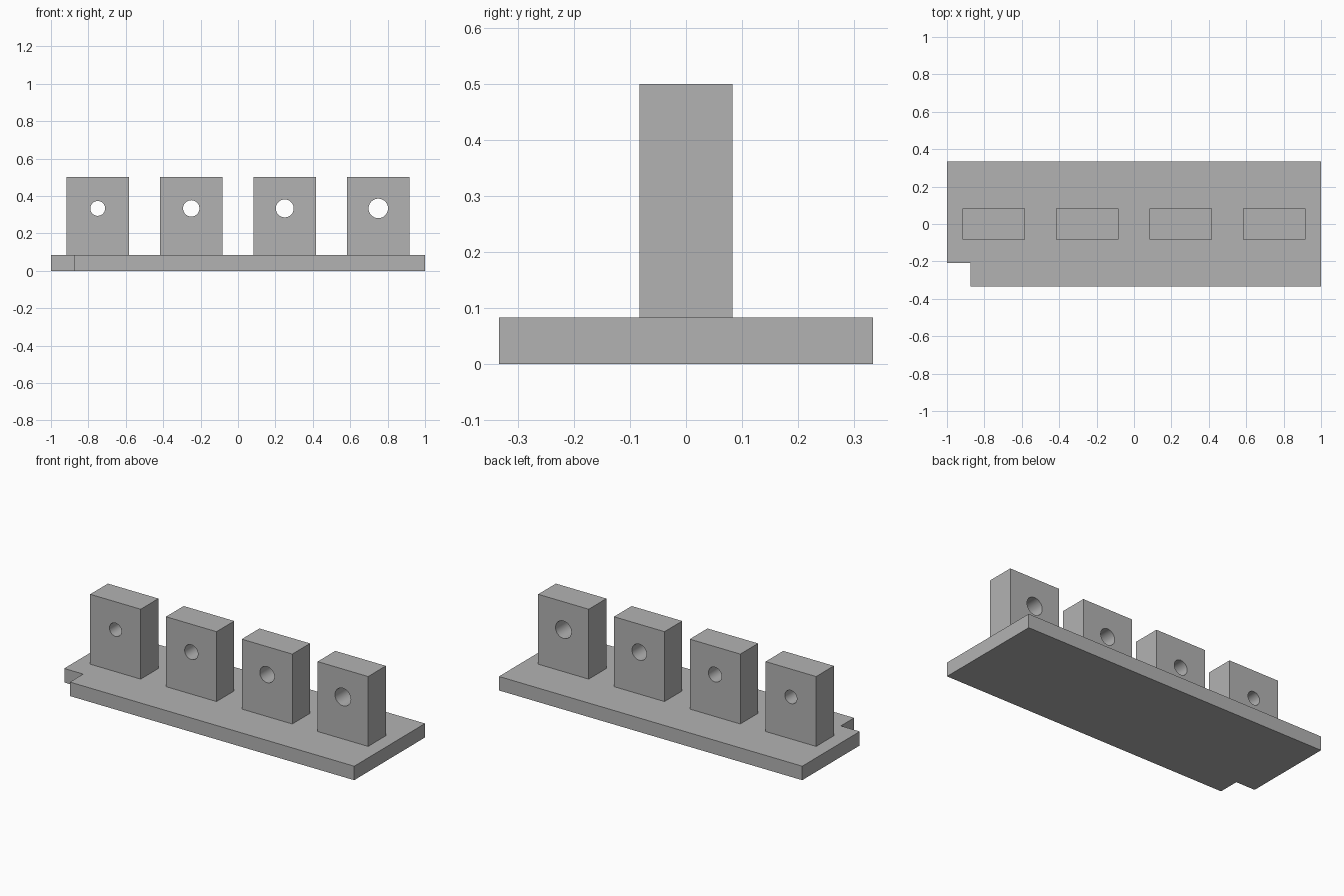
import bpy, bmesh, math

if "Cube" in bpy.data.objects:
    bpy.data.objects.remove(bpy.data.objects["Cube"])

U = 1 / 24  # one design unit

gray = bpy.data.materials.new("plain gray")
gray.diffuse_color = (0.45, 0.45, 0.45, 1)
gray.use_nodes = True
gray.node_tree.nodes["Principled BSDF"].inputs["Base Color"].default_value = gray.diffuse_color


def make_object(name, bm):
    bmesh.ops.recalc_face_normals(bm, faces=bm.faces)
    mesh = bpy.data.meshes.new(name)
    bm.to_mesh(mesh)
    bm.free()
    mesh.materials.append(gray)
    obj = bpy.data.objects.new(name, mesh)
    bpy.context.collection.objects.link(obj)
    return obj


def extrude_profile(name, points, height):
    bm = bmesh.new()
    face = bm.faces.new([bm.verts.new((x * U, y * U, 0)) for x, y in points])
    new = bmesh.ops.extrude_face_region(bm, geom=[face])["geom"]
    verts = [v for v in new if isinstance(v, bmesh.types.BMVert)]
    bmesh.ops.translate(bm, verts=verts, vec=(0, 0, height * U))
    return make_object(name, bm)


def drilled_block(name, cx, radius, segments=48):
    """Upright block with a round hole running front to back."""
    x0, x1, z0, z1, hz = cx - 4, cx + 4, 2, 12, 8
    bm = bmesh.new()
    corners = [(x1, z1), (x0, z1), (x0, z0), (x1, z0)]
    angles = [2 * math.pi * i / segments for i in range(segments)]
    rings = []
    for y in (-2, 2):
        outer = [bm.verts.new((x * U, y * U, z * U)) for x, z in corners]
        hole = [bm.verts.new(((cx + radius * math.cos(a)) * U, y * U,
                              (hz + radius * math.sin(a)) * U)) for a in angles]
        rings.append((outer, hole))
        # Each wall is four faces, each from one side to a quarter of the hole
        q = segments // 4
        off = segments // 8
        for k in range(4):
            arc = [hole[(off + k * q + i) % segments] for i in range(q + 1)]
            bm.faces.new([outer[k], outer[(k + 1) % 4]] + arc[::-1])
    # Outer sides and hole wall
    for front, back in zip(*rings):
        n = len(front)
        for i in range(n):
            j = (i + 1) % n
            face = bm.faces.new([front[i], front[j], back[j], back[i]])
            face.smooth = n > 4
    obj = make_object(name, bm)
    bpy.context.view_layer.objects.active = obj
    obj.select_set(True)
    bpy.ops.object.shade_smooth_by_angle(angle=math.radians(30))
    obj.select_set(False)
    return obj


# Base plate with a notched front left corner
extrude_profile("base_plate", [(-21, -8), (24, -8), (24, 8), (-24, 8),
                               (-24, -5), (-21, -5)], 2)

# Row of blocks whose holes grow from left to right
for i in range(4):
    drilled_block(f"test_block_{i + 1}", -18 + 12 * i, 0.95 + 0.1 * i)
